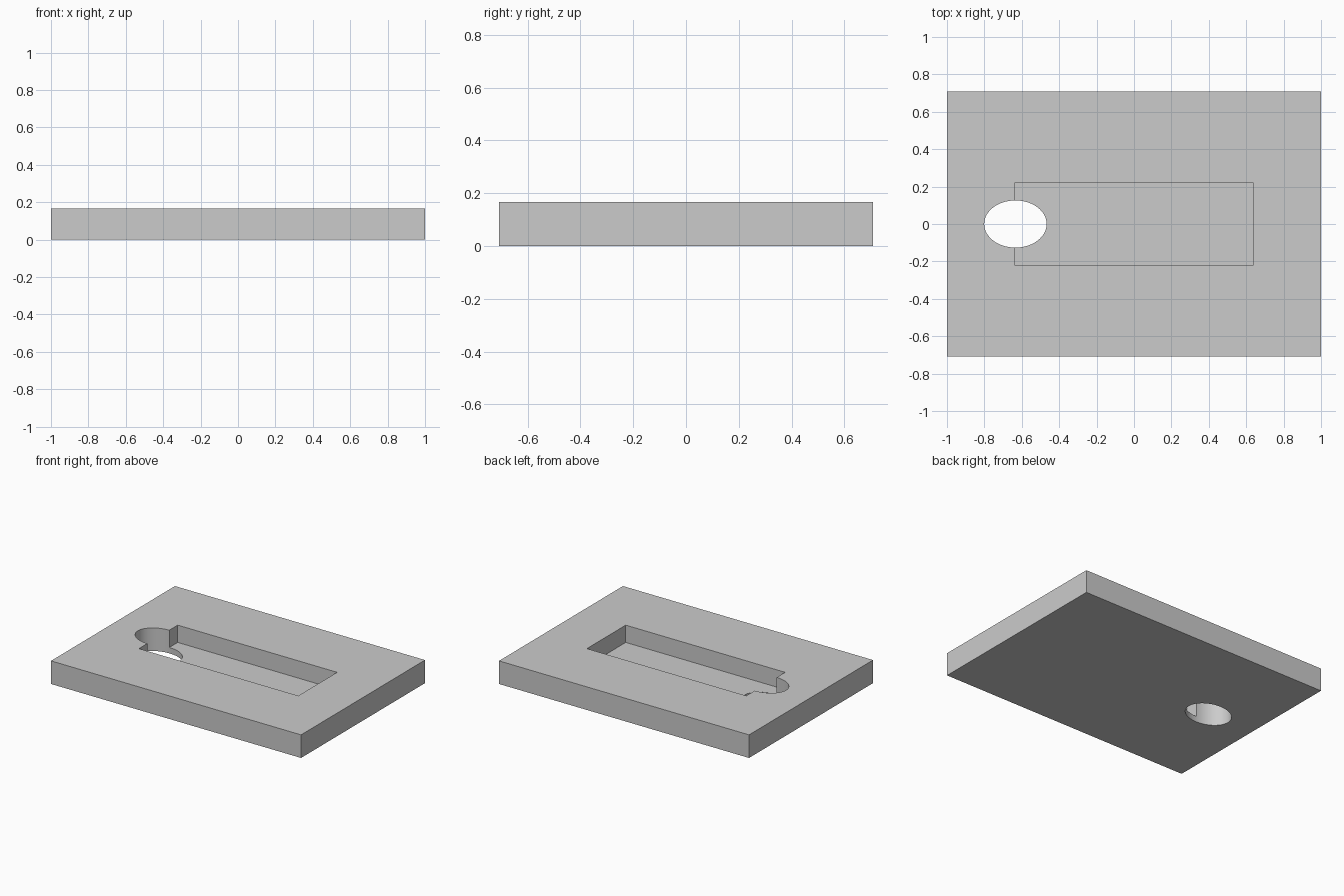
import bpy
import math

default_cube = bpy.data.objects.get("Cube")
if default_cube:
    bpy.data.objects.remove(default_cube, do_unlink=True)

HALF_DEPTH, THICK = 0.708, 0.167
FLOOR = 0.042          # height of the pocket floor
HOLE_X = -0.634

grey = bpy.data.materials.new("plain grey")
grey.use_nodes = True
colour = (0.6, 0.6, 0.6, 1)
grey.diffuse_color = colour
grey.node_tree.nodes["Principled BSDF"].inputs["Base Color"].default_value = colour


def finish(obj, name, scale):
    obj.name = name
    obj.scale = scale
    bpy.ops.object.transform_apply(location=False, rotation=False, scale=True)
    obj.data.materials.append(grey)
    return obj


def box(name, size, z_low):
    bpy.ops.mesh.primitive_cube_add(size=1, location=(0, 0, z_low + size[2] / 2))
    return finish(bpy.context.object, name, size)


def cut(target, cutter):
    cutter.hide_render = True
    mod = target.modifiers.new(cutter.name, "BOOLEAN")
    mod.operation = "DIFFERENCE"
    mod.solver = "EXACT"
    mod.object = cutter
    bpy.context.view_layer.objects.active = target
    bpy.ops.object.modifier_apply(modifier=mod.name)
    bpy.data.objects.remove(cutter, do_unlink=True)


# Flat slab
plate = box("plate", (2, 2 * HALF_DEPTH, THICK), 0)

# Shallow rectangular pocket in the top
cut(plate, box("pocket_cutter", (1.275, 0.444, THICK), FLOOR))

# Oval hole right through at one end of the pocket
bpy.ops.mesh.primitive_cylinder_add(vertices=64, radius=1, depth=1, location=(HOLE_X, 0, THICK / 2))
cut(plate, finish(bpy.context.object, "hole_cutter", (0.167, 0.126, 1)))

# Smooth hole wall, crisp edges
bpy.ops.object.select_all(action="DESELECT")
plate.select_set(True)
bpy.context.view_layer.objects.active = plate
bpy.ops.object.shade_smooth_by_angle(angle=math.radians(30))
